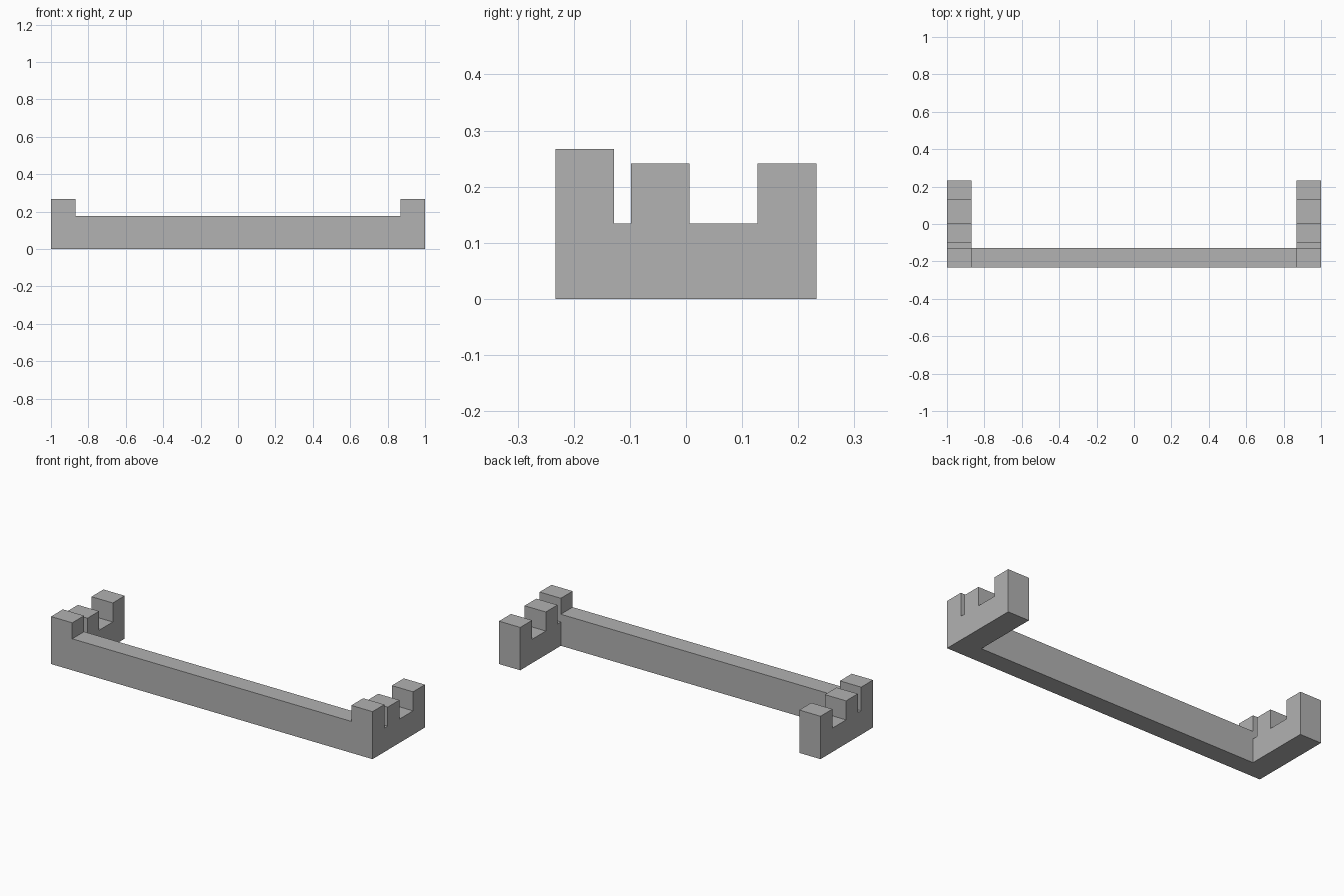
import bpy
import bmesh

cube = bpy.data.objects.get("Cube")
if cube:
    bpy.data.objects.remove(cube, do_unlink=True)

GREY = (0.445, 0.445, 0.445, 1.0)
grey = bpy.data.materials.new("plain grey")
grey.use_nodes = True
grey.diffuse_color = GREY
grey.node_tree.nodes["Principled BSDF"].inputs["Base Color"].default_value = GREY

FRONT, BACK = -0.233, 0.233
SLOT_FRONT, SLOT_BACK = -0.128, -0.098
HALF, INNER = 1.0, 0.868
FLOOR = 0.134


def extrude_profile(name, profile, x0, x1):
    """Extrude a (y, z) outline along x into a solid."""
    bm = bmesh.new()
    face = bm.faces.new([bm.verts.new((x0, y, z)) for y, z in profile])
    result = bmesh.ops.extrude_face_region(bm, geom=[face], use_keep_orig=True)
    moved = [v for v in result["geom"] if isinstance(v, bmesh.types.BMVert)]
    bmesh.ops.translate(bm, verts=moved, vec=(x1 - x0, 0, 0))
    bmesh.ops.recalc_face_normals(bm, faces=bm.faces)
    mesh = bpy.data.meshes.new(name)
    bm.to_mesh(mesh)
    bm.free()
    mesh.materials.append(grey)
    obj = bpy.data.objects.new(name, mesh)
    bpy.context.collection.objects.link(obj)
    return obj


# Notched end brackets: tall front post, narrow slot, middle post, wide slot, rear post
bracket = [
    (FRONT, 0), (BACK, 0), (BACK, 0.241), (0.127, 0.241),
    (0.127, FLOOR), (0.006, FLOOR), (0.006, 0.241), (SLOT_BACK, 0.241),
    (SLOT_BACK, FLOOR), (SLOT_FRONT, FLOOR), (SLOT_FRONT, 0.267), (FRONT, 0.267),
]
extrude_profile("left_bracket", bracket, INNER, HALF)
extrude_profile("right_bracket", bracket, -HALF, -INNER)

# Long front beam joining the brackets
beam = [(FRONT, 0), (SLOT_FRONT, 0), (SLOT_FRONT, 0.177), (FRONT, 0.177)]
extrude_profile("front_beam", beam, -INNER, INNER)
